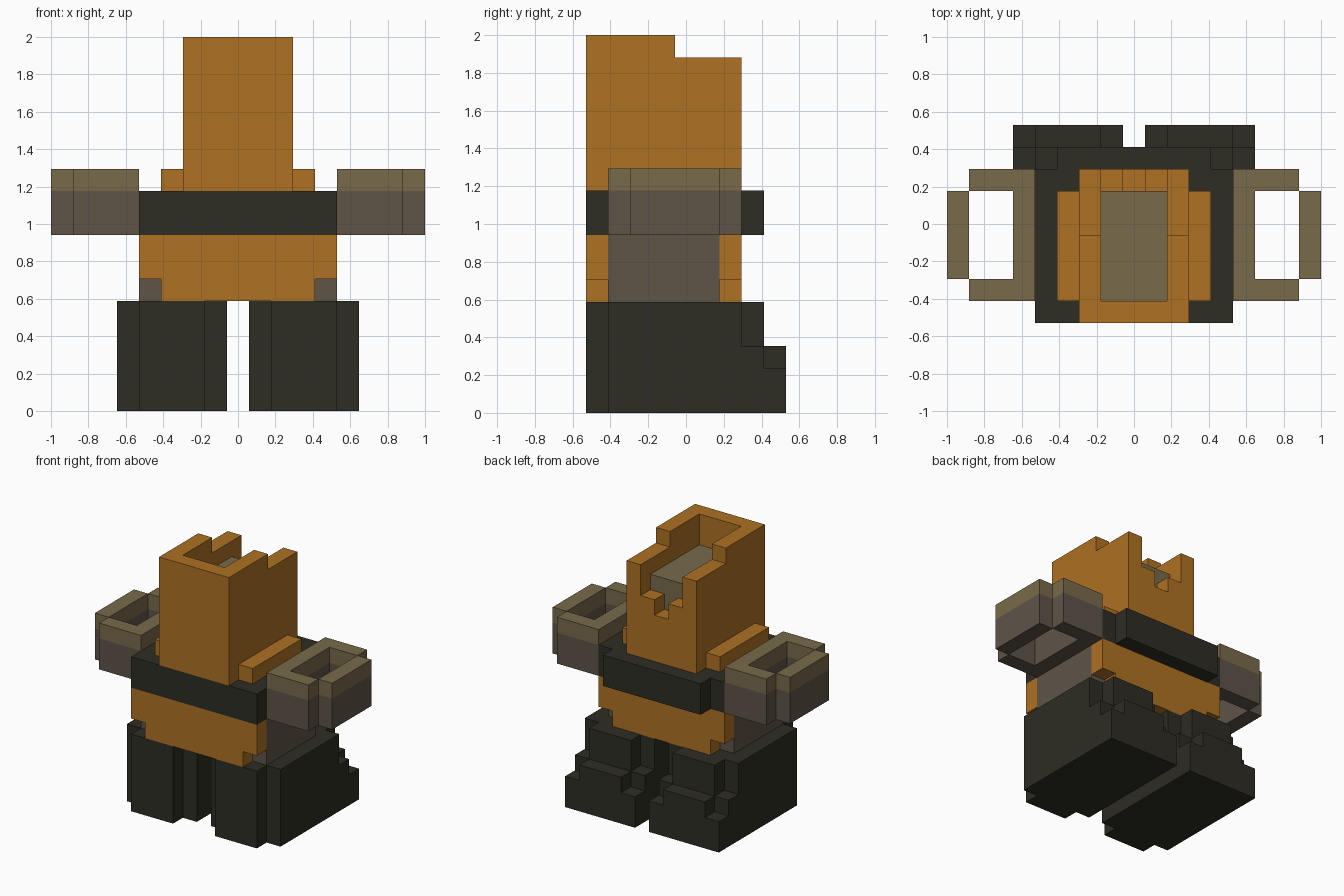
import bpy, bmesh, math

if "Cube" in bpy.data.objects:
    bpy.data.objects.remove(bpy.data.objects["Cube"])

UNIT = 2 / 17  # edge of one block; the figure is 17 x 9 x 17 blocks


def material(name, rgb):
    m = bpy.data.materials.new(name)
    m.diffuse_color = (*rgb, 1)
    m.use_nodes = True
    m.node_tree.nodes["Principled BSDF"].inputs["Base Color"].default_value = m.diffuse_color
    return m


ORANGE = material("orange", (0.425, 0.165, 0.017))
DARK = material("charcoal", (0.027, 0.026, 0.017))
OLIVE = material("olive_tan", (0.188, 0.142, 0.070))
BROWN = material("dull_brown", (0.112, 0.087, 0.064))

parts = {}      # part name -> {cell: material}
filled = set()  # every occupied cell of the figure


def box(part, mat, x, y, z, mirror=False):
    """Fill a range of blocks; mirror adds its twin across the middle."""
    cells = parts.setdefault(part, {})
    for i in range(*x):
        for j in range(*y):
            for k in range(*z):
                for c in ([(i, j, k), (16 - i, j, k)] if mirror else [(i, j, k)]):
                    if c not in filled:
                        cells[c] = mat
                        filled.add(c)


def pair(part, mat, x, y, z):
    """Fill the same blocks in a right part and its mirrored left part."""
    box("right_" + part, mat, x, y, z)
    box("left_" + part, mat, (17 - x[1], 17 - x[0]), y, z)


# Legs with a raised front panel and a stepped heel
pair("leg", DARK, (10, 13), (0, 8), (0, 5))
pair("leg", DARK, (10, 13), (8, 9), (0, 3))
for side in ((9, 10), (13, 14)):
    pair("leg", DARK, side, (1, 7), (0, 5))
    pair("leg", DARK, side, (7, 8), (0, 3))
    pair("leg", DARK, side, (8, 9), (0, 2))

# Lower body with side panels and notched lower corners
pair("hip_panel", BROWN, (12, 13), (1, 6), (5, 8))
box("lower_body", ORANGE, (5, 12), (0, 7), (5, 6))
box("lower_body", ORANGE, (4, 13), (0, 7), (6, 8))

# Broad chest band with a back plate
box("chest_band", DARK, (4, 13), (0, 7), (8, 10))
box("chest_band", DARK, (5, 12), (7, 8), (8, 10))

# Shoulder ridges beside the neck
pair("shoulder_ridge", ORANGE, (11, 12), (1, 6), (10, 11))

# Hollow ring arms with a lighter top layer
for mat, z in ((BROWN, (8, 10)), (OLIVE, (10, 11))):
    pair("arm", mat, (13, 14), (1, 7), z)
    pair("arm", mat, (14, 16), (1, 2), z)
    pair("arm", mat, (14, 16), (6, 7), z)
    pair("arm", mat, (16, 17), (2, 6), z)

# Tall hood: high front wall, stepped sides, notched low rear wall
box("head", OLIVE, (7, 10), (1, 6), (10, 15))
box("hood", ORANGE, (6, 11), (0, 1), (10, 17))
box("hood", ORANGE, (6, 7), (1, 4), (10, 17), mirror=True)
box("hood", ORANGE, (6, 7), (4, 7), (10, 16), mirror=True)
box("hood", ORANGE, (7, 8), (6, 7), (10, 14), mirror=True)
box("hood", ORANGE, (8, 9), (6, 7), (10, 13))


def build(name, cells):
    """Make one object from the exposed sides of its blocks."""
    bm = bmesh.new()
    mats, verts = [], {}

    def vert(p):
        if p not in verts:
            verts[p] = bm.verts.new(((p[0] - 8.5) * UNIT, (p[1] - 4.5) * UNIT, p[2] * UNIT))
        return verts[p]

    for cell, mat in cells.items():
        if mat not in mats:
            mats.append(mat)
        for axis in range(3):
            for side in (0, 1):
                near = list(cell)
                near[axis] += 2 * side - 1
                if tuple(near) in filled:
                    continue
                u, v = (axis + 1) % 3, (axis + 2) % 3
                ring = []
                for a, b in ((0, 0), (1, 0), (1, 1), (0, 1)):
                    p = list(cell)
                    p[axis] += side
                    p[u] += a
                    p[v] += b
                    ring.append(vert(tuple(p)))
                face = bm.faces.new(ring if side else ring[::-1])
                face.material_index = mats.index(mat)
    # Merge flat neighbours into clean large faces
    bmesh.ops.dissolve_limit(bm, angle_limit=math.radians(1), verts=bm.verts[:],
                             edges=bm.edges[:], delimit={'MATERIAL'})
    mesh = bpy.data.meshes.new(name)
    bm.to_mesh(mesh)
    bm.free()
    for m in mats:
        mesh.materials.append(m)
    bpy.context.collection.objects.link(bpy.data.objects.new(name, mesh))


for part_name, part_cells in parts.items():
    build(part_name, part_cells)
